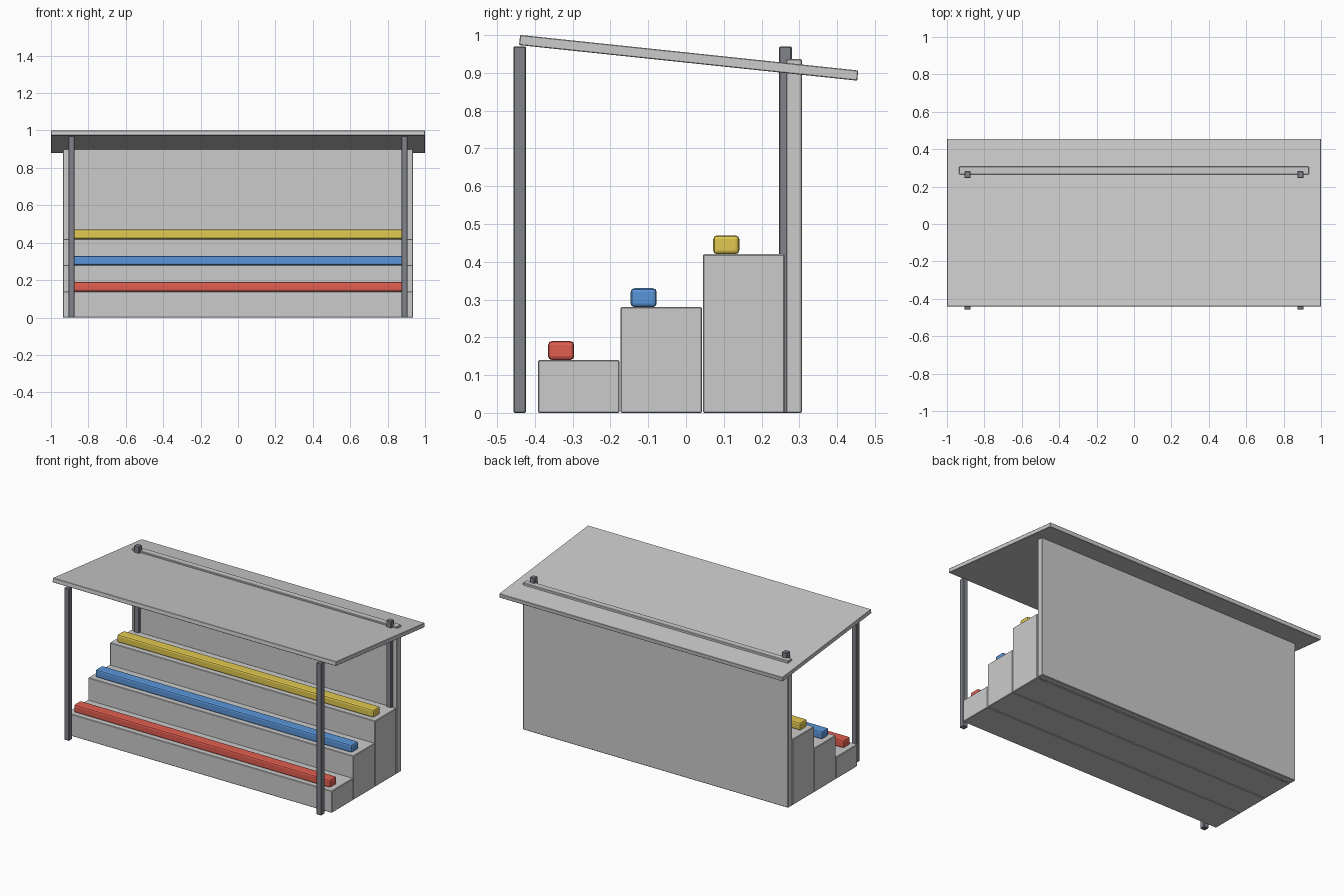
import bpy
import math

if "Cube" in bpy.data.objects:
    bpy.data.objects.remove(bpy.data.objects["Cube"])


def material(name, rgb):
    m = bpy.data.materials.new(name)
    m.diffuse_color = (*rgb, 1)
    m.use_nodes = True
    m.node_tree.nodes["Principled BSDF"].inputs["Base Color"].default_value = m.diffuse_color
    return m


def box(name, x, y, z, mat=None, bevel=0.004, segments=1):
    """Bevelled box from (min, max) ranges on each axis."""
    ranges = (x, y, z)
    bpy.ops.mesh.primitive_cube_add(size=1, location=[(a + b) / 2 for a, b in ranges])
    ob = bpy.context.object
    ob.name = name
    ob.scale = [b - a for a, b in ranges]
    bpy.ops.object.transform_apply(location=False, rotation=False, scale=True)
    mod = ob.modifiers.new("edge_bevel", 'BEVEL')
    mod.width = bevel
    mod.segments = segments
    if mat:
        ob.data.materials.append(mat)
    return ob


steel = material("dark_steel", (0.22, 0.23, 0.26))
red = material("red", (0.75, 0.11, 0.08))
blue = material("blue", (0.1, 0.3, 0.7))
yellow = material("yellow", (0.75, 0.58, 0.08))

# Stepped tiers, each carrying a coloured bench
for i, (label, mat) in enumerate((("red", red), ("blue", blue), ("yellow", yellow))):
    y = -0.392 + i * 0.2185
    top = 0.14 * (i + 1)
    box(f"step_{i + 1}", (-0.936, 0.936), (y, y + 0.216), (0, top), bevel=0.003)
    box(f"bench_{label}", (-0.905, 0.905), (y + 0.027, y + 0.096),
        (top, top + 0.05), mat, bevel=0.01, segments=2)

# Back wall, just breaking through the roof
box("back_wall", (-0.936, 0.936), (0.265, 0.307), (0, 0.937), bevel=0.003)

# Four roof posts
for side, sx in (("left", -1), ("right", 1)):
    for place, y in (("front", -0.44), ("back", 0.263)):
        x = sx * 0.89
        box(f"{place}_post_{side}", (x - 0.017, x + 0.017),
            (y - 0.017, y + 0.017), (0, 0.97), steel, bevel=0.003)

# Roof slab sloping down to the back
roof = box("roof", (-1, 1), (-0.443, 0.457), (0.9265, 0.9535), bevel=0.002)
roof.rotation_euler.x = math.radians(-6)
